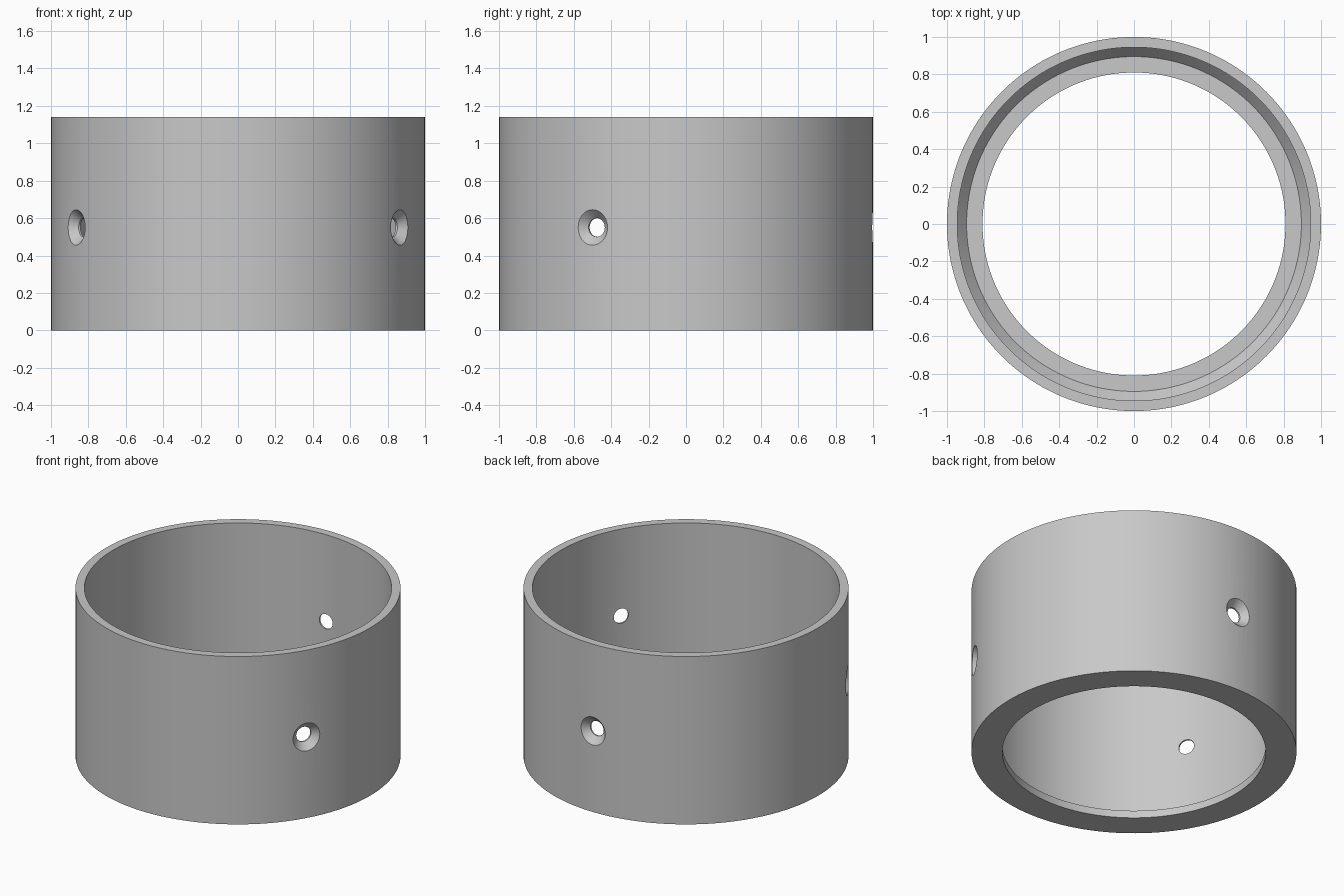
import bpy, bmesh, math
from mathutils import Matrix, Vector

if "Cube" in bpy.data.objects:
    bpy.data.objects.remove(bpy.data.objects["Cube"])

SEGMENTS = 160


def lathe(name, profile, segments, closed):
    """Spin an (r, z) profile around z; cap the ends if it is open."""
    bm = bmesh.new()
    rings = []
    for r, z in profile:
        rings.append([bm.verts.new((r * math.cos(2 * math.pi * i / segments),
                                    r * math.sin(2 * math.pi * i / segments), z))
                      for i in range(segments)])
    count = len(rings)
    for k in range(count if closed else count - 1):
        a, b = rings[k], rings[(k + 1) % count]
        for i in range(segments):
            j = (i + 1) % segments
            bm.faces.new((a[i], a[j], b[j], b[i]))
    if not closed:
        bm.faces.new(rings[0])
        bm.faces.new(rings[-1])
    bmesh.ops.recalc_face_normals(bm, faces=bm.faces)
    mesh = bpy.data.meshes.new(name)
    bm.to_mesh(mesh)
    bm.free()
    obj = bpy.data.objects.new(name, mesh)
    bpy.context.collection.objects.link(obj)
    return obj


grey = bpy.data.materials.new("grey")
grey.diffuse_color = (0.58, 0.58, 0.58, 1)
grey.use_nodes = True
grey.node_tree.nodes["Principled BSDF"].inputs["Base Color"].default_value = grey.diffuse_color

# Collar: thin wall, chamfered inner corner, narrow lip at the bottom
collar = lathe("collar", [(1.0, 0.0), (1.0, 1.14), (0.945, 1.14),
                          (0.945, 0.11), (0.895, 0.05), (0.81, 0.05),
                          (0.81, 0.0)], SEGMENTS, True)
collar.data.materials.append(grey)

# Three countersunk screw holes, evenly spaced
for n, angle in enumerate((-30, 90, 210)):
    cutter = lathe(f"hole_cutter_{n + 1}", [(0.05, 0.85), (0.05, 0.955),
                                            (0.145, 1.05)], 48, False)
    cutter.data.materials.append(grey)
    cutter.data.transform(Matrix.Translation(Vector((0, 0, 0.55)))
                          @ Matrix.Rotation(math.radians(angle), 4, 'Z')
                          @ Matrix.Rotation(math.radians(90), 4, 'Y'))
    cutter.hide_render = True
    cutter.hide_set(True)
    cut = collar.modifiers.new(f"screw_hole_{n + 1}", 'BOOLEAN')
    cut.operation = 'DIFFERENCE'
    cut.solver = 'EXACT'
    cut.object = cutter

# Bake the holes, then smooth the round walls and keep the rims sharp
bpy.context.view_layer.objects.active = collar
collar.select_set(True)
for mod in list(collar.modifiers):
    bpy.ops.object.modifier_apply(modifier=mod.name)
for obj in list(bpy.data.objects):
    if obj.name.startswith("hole_cutter"):
        bpy.data.objects.remove(obj)
bpy.ops.object.shade_smooth_by_angle(angle=math.radians(30))
